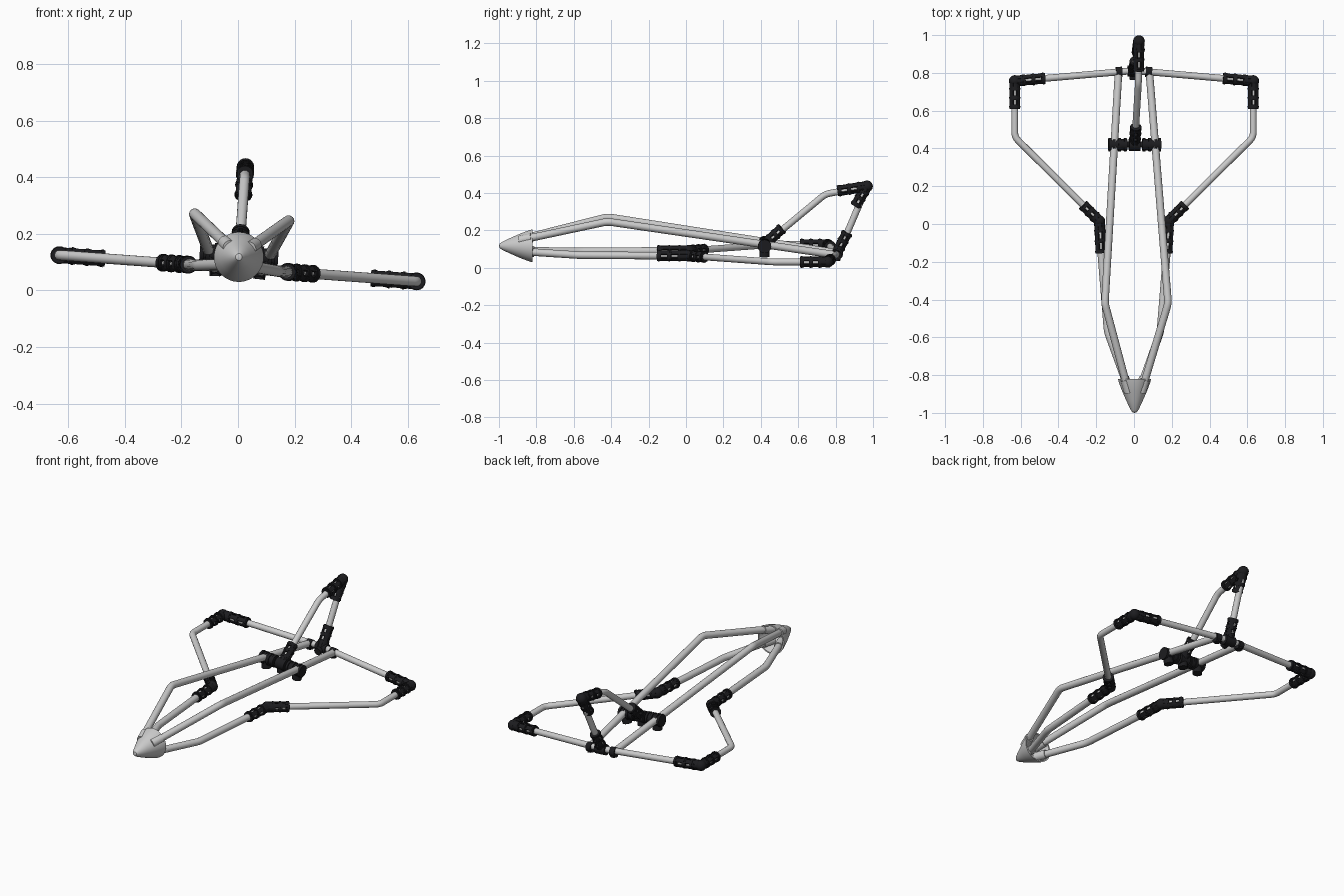
import bpy, bmesh, math
from mathutils import Vector, Matrix

if "Cube" in bpy.data.objects:
    bpy.data.objects.remove(bpy.data.objects["Cube"])

ZC = 0.078
# whole craft is banked slightly about its long axis
ROLL = (Matrix.Translation((0, 0, ZC)) @ Matrix.Rotation(math.radians(4.2), 4, 'Y')
        @ Matrix.Translation((0, 0, -ZC)))
black = bpy.data.materials.new("black_plastic")
black.diffuse_color = (0.012, 0.012, 0.014, 1)
black.use_nodes = True
black.node_tree.nodes["Principled BSDF"].inputs["Base Color"].default_value = black.diffuse_color


def finish(obj, mat=None):
    obj.matrix_world = ROLL
    if mat:
        obj.data.materials.append(mat)
    bpy.ops.object.select_all(action='DESELECT')
    obj.select_set(True)
    bpy.context.view_layer.objects.active = obj
    if obj.type == 'CURVE':
        bpy.ops.object.convert(target='MESH')
    bpy.ops.object.shade_smooth_by_angle(angle=math.radians(35))


def from_bmesh(name, bm, mat=None):
    me = bpy.data.meshes.new(name)
    bmesh.ops.recalc_face_normals(bm, faces=bm.faces)
    bm.to_mesh(me)
    bm.free()
    obj = bpy.data.objects.new(name, me)
    bpy.context.collection.objects.link(obj)
    finish(obj, mat)


def tube(name, pts, r=0.019, fillet=0.025):
    pts = [Vector(p) for p in pts]
    path = [pts[0]]
    for a, b, c in zip(pts, pts[1:], pts[2:]):
        p, q = b + (a - b).normalized() * fillet, b + (c - b).normalized() * fillet
        path += [p * (1 - t) ** 2 + b * 2 * t * (1 - t) + q * t * t for t in (0, .25, .5, .75, 1)]
    path.append(pts[-1])
    cu = bpy.data.curves.new(name, 'CURVE')
    cu.dimensions = '3D'
    cu.bevel_depth, cu.bevel_resolution, cu.use_fill_caps = r, 6, True
    sp = cu.splines.new('POLY')
    sp.points.add(len(path) - 1)
    for s, p in zip(sp.points, path):
        s.co = (*p, 1)
    obj = bpy.data.objects.new(name, cu)
    bpy.context.collection.objects.link(obj)
    finish(obj)


def cyl(bm, a, b, r):
    a, b = Vector(a), Vector(b)
    d = b - a
    m = Matrix.Translation((a + b) / 2) @ d.to_track_quat('Z', 'Y').to_matrix().to_4x4()
    bmesh.ops.create_cone(bm, cap_ends=True, segments=24, radius1=r, radius2=r, depth=d.length, matrix=m)


def sleeve(bm, a, b, solid=0.35):
    """Slotted clamp: solid root, four strips and rings with windows between."""
    a, b = Vector(a), Vector(b)
    d = b - a
    cyl(bm, a, a + d * solid, 0.028)
    rot = d.to_track_quat('Z', 'Y').to_matrix().to_4x4()
    for k in range(4):
        m = (Matrix.Translation((a + b) / 2) @ rot @ Matrix.Rotation(math.pi / 4 + k * math.pi / 2, 4, 'Z')
             @ Matrix.Translation((0.0235, 0, 0)) @ Matrix.Diagonal((0.007, 0.024, d.length, 1)))
        bmesh.ops.create_cube(bm, size=1, matrix=m)
    u = d.normalized()
    for t in (solid, (1 + solid) / 2, 1):
        e = a + d * t
        cyl(bm, e - u * 0.022, e, 0.029)
        cyl(bm, e - u * 0.014, e - u * 0.006, 0.0315)


def ball(bm, c, r=0.031):
    bmesh.ops.create_uvsphere(bm, u_segments=24, v_segments=12, radius=r, matrix=Matrix.Translation(c))


def elbow(name, a, c, b):
    bm = bmesh.new()
    ball(bm, c)
    sleeve(bm, c, a)
    sleeve(bm, c, b)
    from_bmesh(name, bm, black)


# hollow nose cone
bm = bmesh.new()
prof = [(0, -1), (.012, -.996), (.023, -.98), (.044, -.935), (.066, -.885), (.083, -.84), (.088, -.82),
        (.08, -.82), (.058, -.885), (.03, -.94), (0, -.97)]
vs = [bm.verts.new((r, y, 0.118)) for r, y in prof]
es = [bm.edges.new(p) for p in zip(vs, vs[1:])]
bmesh.ops.spin(bm, geom=vs + es, cent=(0, 0, 0.118), axis=(0, 1, 0), angle=2 * math.pi, steps=40)
bmesh.ops.remove_doubles(bm, verts=bm.verts, dist=1e-4)
from_bmesh("nose_cone", bm)

for side, s in (("left", -1), ("right", 1)):
    # fuselage tubes and their sockets in the nose
    up = [(.034 * s, -.89, .15), (.168 * s, -.42, .26), (.082 * s, .80, .075)]
    low = [(.028 * s, -.88, .09), (.14 * s, -.57, ZC), (.176 * s, -.13, ZC), (.184 * s, .015, ZC)]
    tube(side + "_upper_tube", up, 0.02)
    tube(side + "_lower_tube", low, 0.02)
    bm = bmesh.new()
    for p in (up, low):
        a, b = Vector(p[0]), Vector(p[1])
        cyl(bm, a, a + (b - a).normalized() * 0.07, 0.025)
    from_bmesh(side + "_nose_sockets", bm)
    # wing outline tubes
    tube(side + "_wing_leading_tube", [(.184 * s, .015, ZC), (.633 * s, .46, ZC), (.633 * s, .755, ZC)], 0.018)
    tube(side + "_wing_trailing_tube", [(.633 * s, .757, ZC), (0, .812, ZC)], 0.018)
    elbow(side + "_wing_root_joint", (.175 * s, -.155, ZC), (.184 * s, .015, ZC), (.272 * s, .102, ZC))
    elbow(side + "_wing_tip_joint", (.633 * s, .61, ZC), (.633 * s, .757, ZC), (.472 * s, .771, ZC))
    # clamp on the upper tube
    bm = bmesh.new()
    cyl(bm, (.04 * s, .42, .125), (.135 * s, .42, .125), 0.03)
    for x in (.05, .08, .11, .132):
        cyl(bm, ((x - .007) * s, .42, .125), ((x + .007) * s, .42, .125), 0.036)
    cyl(bm, (.108 * s, .42, .125), (.102 * s, .42, .068), 0.027)
    from_bmesh(side + "_tube_clamp", bm, black)
    # collar where upper tube meets the rear bar
    bm = bmesh.new()
    cyl(bm, (.062 * s, .806, .072), (.095 * s, .804, .072), 0.027)
    cyl(bm, (.079 * s, .805, .085), (.077 * s, .805, .045), 0.021)
    from_bmesh(side + "_rear_collar", bm, black)

# fin tubes
F0, FB, FT, R0 = (0, .42, .125), (0, .745, .395), (0, .968, .437), (0, .80, .068)
tube("fin_front_tube", [F0, FB, FT], 0.018)
tube("fin_rear_tube", [FT, (0, .865, .195), R0], 0.018)
elbow("fin_top_joint", (0, .81, .412), FT, (0, .905, .33))

# fin base crossbar and front clamp
bm = bmesh.new()
cyl(bm, (-.06, .42, .125), (.06, .42, .125), 0.016)
cyl(bm, (-.03, .42, .125), (.03, .42, .125), 0.034)
cyl(bm, (0, .42, .125), (0, .42, .075), 0.027)
sleeve(bm, F0, (0, .515, .213), 0.4)
from_bmesh("fin_front_clamp", bm, black)

# fin rear clamp on the rear bar
bm = bmesh.new()
cyl(bm, (-.034, .81, .075), (.034, .81, .075), 0.029)
cyl(bm, (0, .765, .065), (0, .81, .072), 0.022)
sleeve(bm, R0, (0, .863, .19), 0.4)
from_bmesh("fin_rear_clamp", bm, black)
